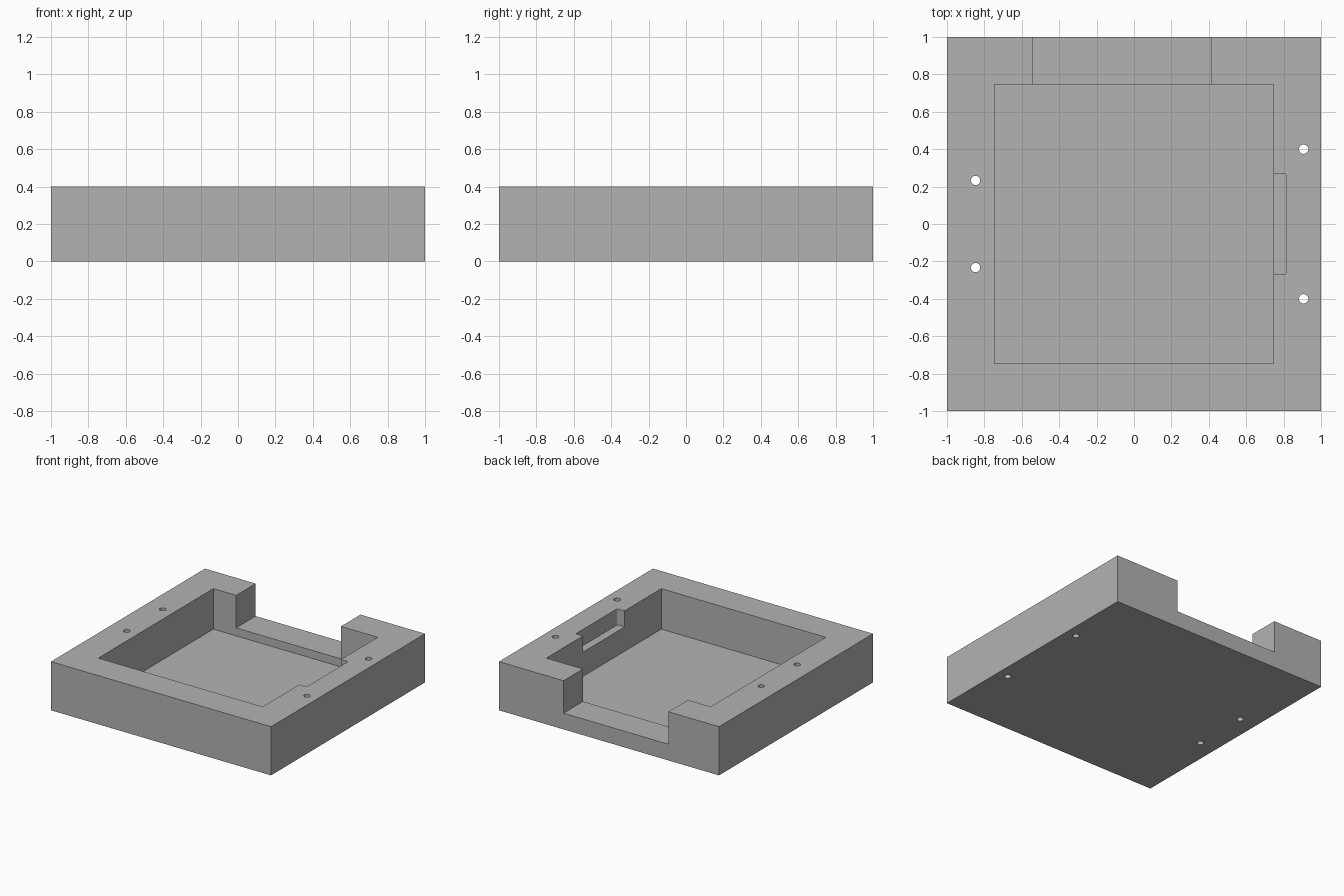
import bpy
import bmesh
from mathutils import Matrix, Vector

if "Cube" in bpy.data.objects:
    bpy.data.objects.remove(bpy.data.objects["Cube"])

HEIGHT = 0.4
ABOVE = HEIGHT + 0.1  # cutters poke out past the top

grey = bpy.data.materials.new("plain grey")
grey.use_nodes = True
grey.diffuse_color = (0.45, 0.45, 0.45, 1)
grey.node_tree.nodes["Principled BSDF"].inputs["Base Color"].default_value = grey.diffuse_color


def add_object(name, bm):
    mesh = bpy.data.meshes.new(name)
    bm.to_mesh(mesh)
    bm.free()
    mesh.materials.append(grey)
    obj = bpy.data.objects.new(name, mesh)
    bpy.context.collection.objects.link(obj)
    return obj


def box(name, low, high, corner=0):
    """Box between two corners, with optional rounded upright edges."""
    low, high = Vector(low), Vector(high)
    bm = bmesh.new()
    matrix = Matrix.Translation((low + high) / 2) @ Matrix.Diagonal((*(high - low), 1))
    bmesh.ops.create_cube(bm, size=1, matrix=matrix)
    if corner:
        upright = [e for e in bm.edges if abs(e.verts[0].co.z - e.verts[1].co.z) > 0.01]
        bmesh.ops.bevel(bm, geom=upright, offset=corner, segments=4, profile=0.5, affect='EDGES')
    return add_object(name, bm)


def drill(name, x, y, radius=0.025):
    bm = bmesh.new()
    bmesh.ops.create_cone(bm, cap_ends=True, segments=32, radius1=radius, radius2=radius,
                          depth=1, matrix=Matrix.Translation((x, y, HEIGHT / 2)))
    return add_object(name, bm)


# Solid block
tray = box("tray", (-1, -1, 0), (1, 1, HEIGHT))

# Square cavity, back wall opening and shallow side pocket
inner = 0.747
cutters = [
    box("cavity_cutter", (-inner, -inner, 0.067), (inner, inner, ABOVE)),
    box("back_opening_cutter", (-0.54, 0.6, 0.133), (0.413, 1.1, ABOVE)),
    box("side_pocket_cutter", (0.6, -0.27, 0.267), (0.813, 0.27, ABOVE), corner=0.012),
]

# Screw holes right through both side walls
for x, y in ((-0.847, 0.233), (0.907, 0.4)):
    for side in (-1, 1):
        cutters.append(drill("screw_hole_cutter", x, side * y))

# Carve the block, then drop the cutters
bpy.ops.object.select_all(action='DESELECT')
bpy.context.view_layer.objects.active = tray
tray.select_set(True)
for cutter in cutters:
    cutter.hide_render = True
    carve = tray.modifiers.new(cutter.name, 'BOOLEAN')
    carve.operation = 'DIFFERENCE'
    carve.solver = 'EXACT'
    carve.object = cutter
    bpy.ops.object.modifier_apply(modifier=carve.name)
for cutter in cutters:
    bpy.data.objects.remove(cutter)

bpy.ops.object.shade_smooth_by_angle()
